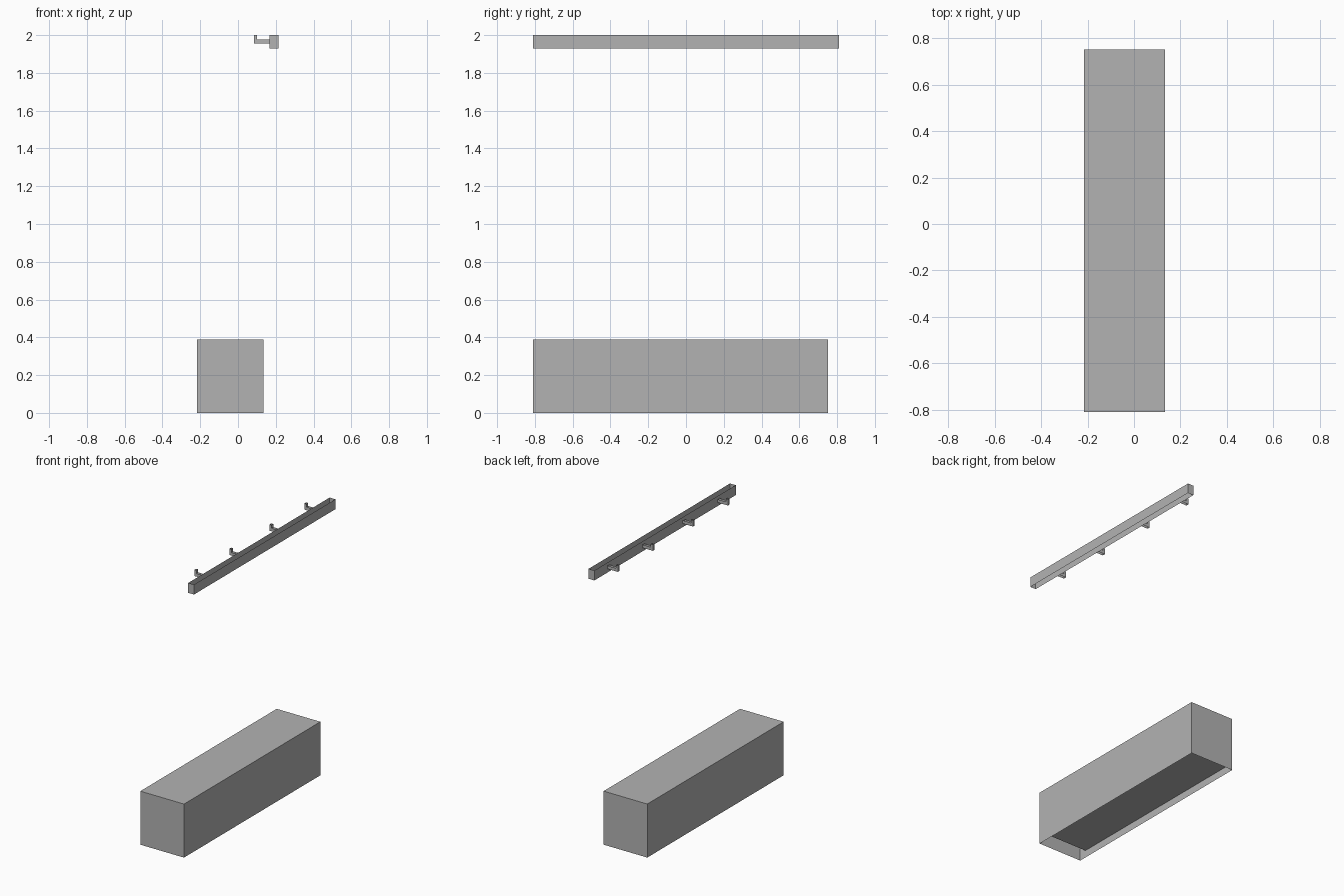
import bpy, bmesh
from mathutils import Vector

cube = bpy.data.objects.get("Cube")
if cube:
    bpy.data.objects.remove(cube, do_unlink=True)

grey = bpy.data.materials.new("plain_grey")
grey.use_nodes = True
grey.diffuse_color = (0.45, 0.45, 0.45, 1)
grey.node_tree.nodes["Principled BSDF"].inputs["Base Color"].default_value = grey.diffuse_color


def finish(name, bm):
    mesh = bpy.data.meshes.new(name)
    bm.to_mesh(mesh)
    bm.free()
    mesh.materials.append(grey)
    obj = bpy.data.objects.new(name, mesh)
    bpy.context.collection.objects.link(obj)
    return obj


def prism(profile, y0, y1):
    """Extrude an x-z profile along y."""
    bm = bmesh.new()
    face = bm.faces.new([bm.verts.new((x, y0, z)) for x, z in profile])
    new = bmesh.ops.extrude_face_region(bm, geom=[face], use_keep_orig=True)["geom"]
    bmesh.ops.translate(bm, vec=(0, y1 - y0, 0),
                        verts=[g for g in new if isinstance(g, bmesh.types.BMVert)])
    bmesh.ops.recalc_face_normals(bm, faces=bm.faces)
    return bm


def drop_faces(bm, rule):
    bm.normal_update()
    bmesh.ops.delete(bm, geom=[f for f in bm.faces if rule(f)], context='FACES')


def rect(x0, x1, z0, z1):
    return [(x0, z0), (x1, z0), (x1, z1), (x0, z1)]


# Bench box: hollow, open towards -x with a rim, no underside
left, right = -0.216, 0.134
rim = 0.053
bm = prism(rect(left, right, 0, 0.388), -0.81, 0.752)
front = min(bm.faces, key=lambda f: f.calc_center_median().x)
bmesh.ops.inset_region(bm, faces=[front], thickness=rim, use_even_offset=True)
new = bmesh.ops.extrude_face_region(bm, geom=[front])["geom"]
bmesh.ops.translate(bm, vec=Vector((right - left, 0, 0)),
                    verts=[g for g in new if isinstance(g, bmesh.types.BMVert)])
# The cavity runs back to the outer wall, so its own end cap is removed
drop_faces(bm, lambda f: f.calc_center_median().z < 0.001
           or (f.normal.x < -0.5 and f.calc_center_median().x > 0))
finish("bench_box", bm)


def level(f):
    return abs(f.normal.z) > 0.5


# Wall rail: upright walls only
bm = prism(rect(0.168, 0.214, 1.928, 2.0), -0.81, 0.81)
drop_faces(bm, level)
finish("coat_rail", bm)

# Four L-shaped hooks on the -x side of the rail
hook = [(0.168, 1.955), (0.084, 1.955), (0.084, 2.0),
        (0.101, 2.0), (0.101, 1.978), (0.168, 1.978)]
for i, y in enumerate((-0.61, -0.21, 0.25, 0.65)):
    bm = prism(hook, y - 0.01, y + 0.01)
    drop_faces(bm, lambda f: level(f) or f.calc_center_median().x > 0.167)
    finish(f"coat_hook_{i + 1}", bm)
